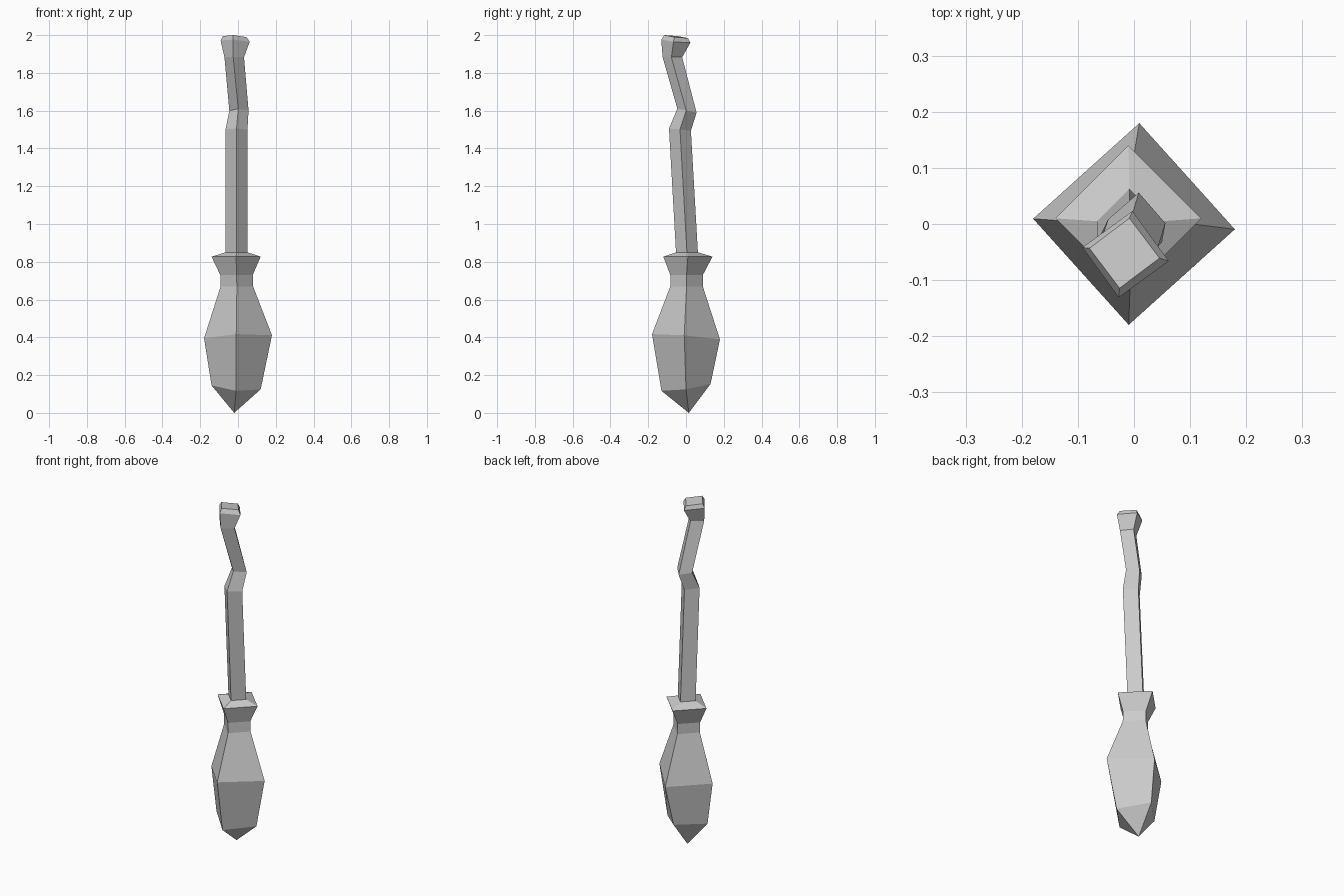
import bpy, bmesh
from math import cos, sin, radians

if "Cube" in bpy.data.objects:
    bpy.data.objects.remove(bpy.data.objects["Cube"])


def ring(bm, cx, cy, z, r, twist=0, tilt_x=0, tilt_y=0):
    """Four-sided cross-section, corners on the axes, optionally twisted and tilted."""
    verts = []
    for i in range(4):
        a = radians(90 * i + twist)
        dx, dy = r * cos(a), r * sin(a)
        verts.append(bm.verts.new((cx + dx, cy + dy, z + tilt_x * dx + tilt_y * dy)))
    return verts


def loft(name, sections, tip=None, cap_top=False):
    """Bridge successive cross-sections into a flat-shaded shell."""
    bm = bmesh.new()
    rings = [ring(bm, *s) for s in sections]
    for low, high in zip(rings, rings[1:]):
        for i in range(4):
            j = (i + 1) % 4
            bm.faces.new((low[i], low[j], high[j], high[i]))
    if tip:
        point = bm.verts.new(tip)
        for i in range(4):
            bm.faces.new((point, rings[0][(i + 1) % 4], rings[0][i]))
    if cap_top:
        bm.faces.new(rings[-1])
    mesh = bpy.data.meshes.new(name)
    bm.to_mesh(mesh)
    bm.free()
    obj = bpy.data.objects.new(name, mesh)
    bpy.context.collection.objects.link(obj)
    return obj


# Shared seam where the handle enters the collar
joint = (-0.008, 0.005, 0.85, 0.058)

# Bristle head: pointed bottom, bulge, bound neck, flared collar
loft("bristle_head", [
    (-0.01, 0.0, 0.135, 0.13, 0, -0.08, 0.14),
    (0.0, 0.0, 0.403, 0.18, -3, 0.04, -0.08),
    (-0.006, 0.003, 0.67, 0.086),
    (-0.008, 0.003, 0.73, 0.086),
    (-0.01, 0.01, 0.827, 0.13),
    joint,
], tip=(-0.02, 0.015, 0.0))

# Crooked handle with a knob at the top
loft("handle", [
    joint,
    (-0.008, -0.032, 1.50, 0.058, 0, 0, -0.1),
    (0.005, 0.005, 1.60, 0.051, -4, 0, -0.2),
    (-0.02, -0.072, 1.883, 0.052, -6, 0, 0),
    (-0.015, -0.054, 1.968, 0.078, -9, -0.06, -0.1),
    (-0.017, -0.052, 1.992, 0.063, -8, -0.06, -0.12),
], cap_top=True)
